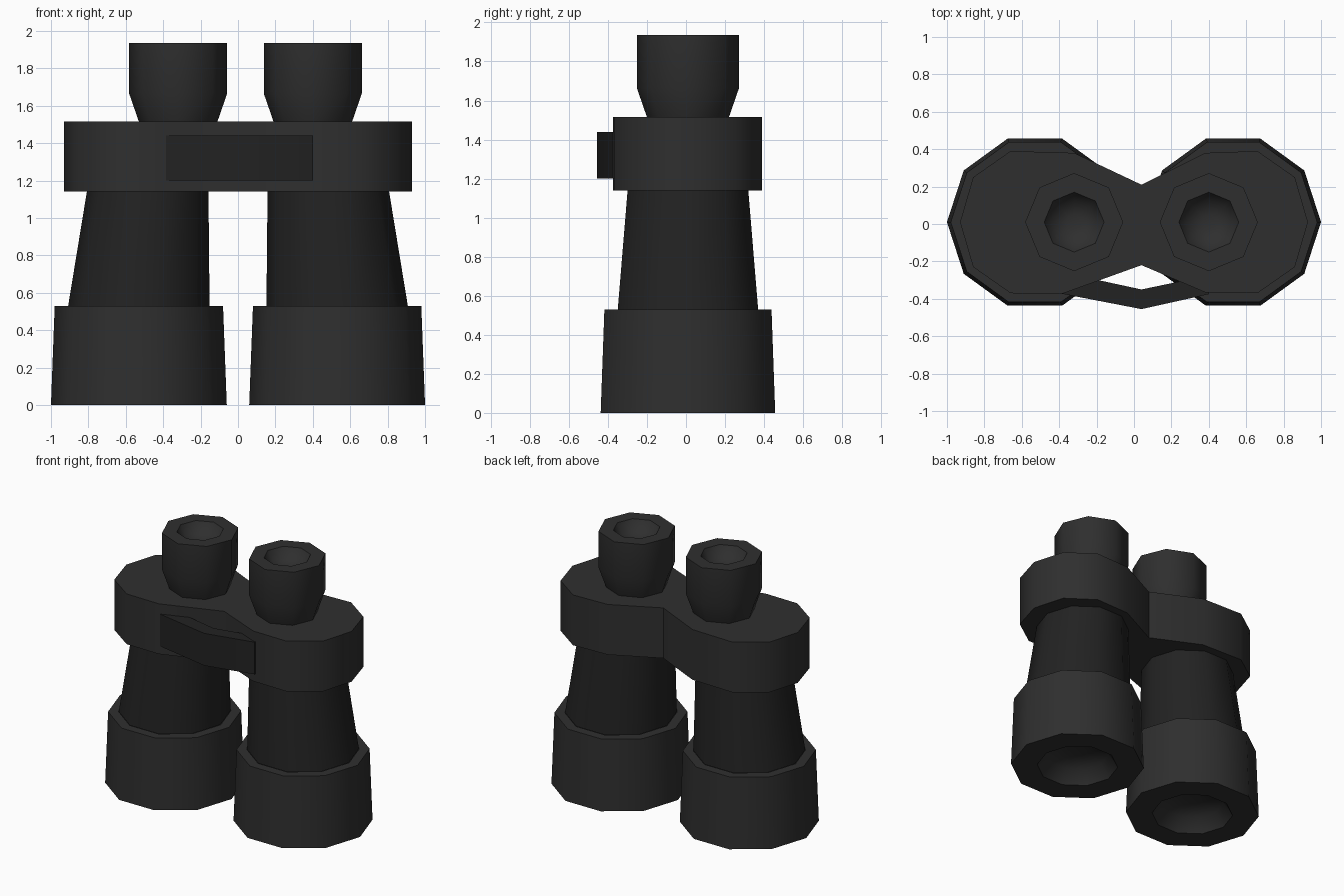
import bpy, bmesh
from math import cos, sin, tau, radians

if "Cube" in bpy.data.objects:
    bpy.data.objects.remove(bpy.data.objects["Cube"])

CY = 0.01  # optical axis in y


def material(name, v):
    m = bpy.data.materials.new(name)
    m.diffuse_color = (v, v, v, 1)
    m.use_nodes = True
    m.node_tree.nodes["Principled BSDF"].inputs["Base Color"].default_value = m.diffuse_color
    return m


RUBBER = material("dark_rubber", 0.028)
TUBE = material("black_tube", 0.016)


def finish(name, bm, mat):
    bmesh.ops.recalc_face_normals(bm, faces=bm.faces)
    me = bpy.data.meshes.new(name)
    bm.to_mesh(me)
    bm.free()
    ob = bpy.data.objects.new(name, me)
    bpy.context.collection.objects.link(ob)
    me.materials.append(mat)
    bpy.ops.object.select_all(action='DESELECT')
    ob.select_set(True)
    bpy.context.view_layer.objects.active = ob
    bpy.ops.object.shade_smooth_by_angle(angle=radians(50))
    return ob


def rings(name, sides, profile, mat, cap_end=False):
    """Skin polygon rings given as (centre x, radius, z)."""
    bm = bmesh.new()
    loops = []
    for cx, r, z in profile:
        loops.append([bm.verts.new((cx + r * cos(tau * i / sides),
                                    CY + r * sin(tau * i / sides), z))
                      for i in range(sides)])
    for a, b in zip(loops, loops[1:]):
        for i in range(sides):
            j = (i + 1) % sides
            bm.faces.new((a[i], a[j], b[j], b[i]))
    if cap_end:
        bm.faces.new(loops[-1])
    return finish(name, bm, mat)


def prism(name, outline, z0, z1, mat):
    bm = bmesh.new()
    f = bm.faces.new([bm.verts.new((x, y, z0)) for x, y in outline])
    ext = bmesh.ops.extrude_face_region(bm, geom=[f])
    vs = [v for v in ext["geom"] if isinstance(v, bmesh.types.BMVert)]
    bmesh.ops.translate(bm, verts=vs, vec=(0, 0, z1 - z0))
    return finish(name, bm, mat)


for side, s, eye_x in (("left", -1, -0.32), ("right", 1, 0.40)):
    # objective housing with recessed lens
    rings(side + "_objective", 10,
          [(s * 0.53, 0.38, 0.53), (s * 0.53, 0.45, 0.53), (s * 0.53, 0.47, 0),
           (s * 0.53, 0.285, 0), (s * 0.53, 0.22, 0.10), (s * 0.53, 0.07, 0.13)],
          RUBBER, True)
    # tapered barrel leaning towards the bridge
    rings(side + "_barrel", 10,
          [(s * 0.53, 0.378, 0.53), (s * 0.483, 0.325, 1.14)], TUBE)
    # eyepiece with recessed lens
    rings(side + "_eyepiece", 8,
          [(eye_x, 0.21, 1.515), (eye_x, 0.262, 1.665), (eye_x, 0.262, 1.935),
           (eye_x, 0.16, 1.935), (eye_x, 0.12, 1.865), (eye_x, 0.04, 1.845)],
          RUBBER, True)

# waisted prism housing joining both barrels
body = [(0.93, 0.01), (0.86, 0.25), (0.66, 0.39), (0.38, 0.38), (0.04, 0.21),
        (-0.32, 0.38), (-0.66, 0.39), (-0.86, 0.25), (-0.93, 0.01),
        (-0.86, -0.23), (-0.66, -0.37), (-0.39, -0.375), (0.04, -0.22),
        (0.38, -0.365), (0.66, -0.37), (0.86, -0.23)]
prism("prism_housing", body, 1.14, 1.515, RUBBER)

# bent front plate
plate = [(-0.40, -0.37), (0.04, -0.455), (0.40, -0.375),
         (0.40, -0.275), (0.04, -0.35), (-0.40, -0.255)]
prism("front_plate", plate, 1.20, 1.44, TUBE)
